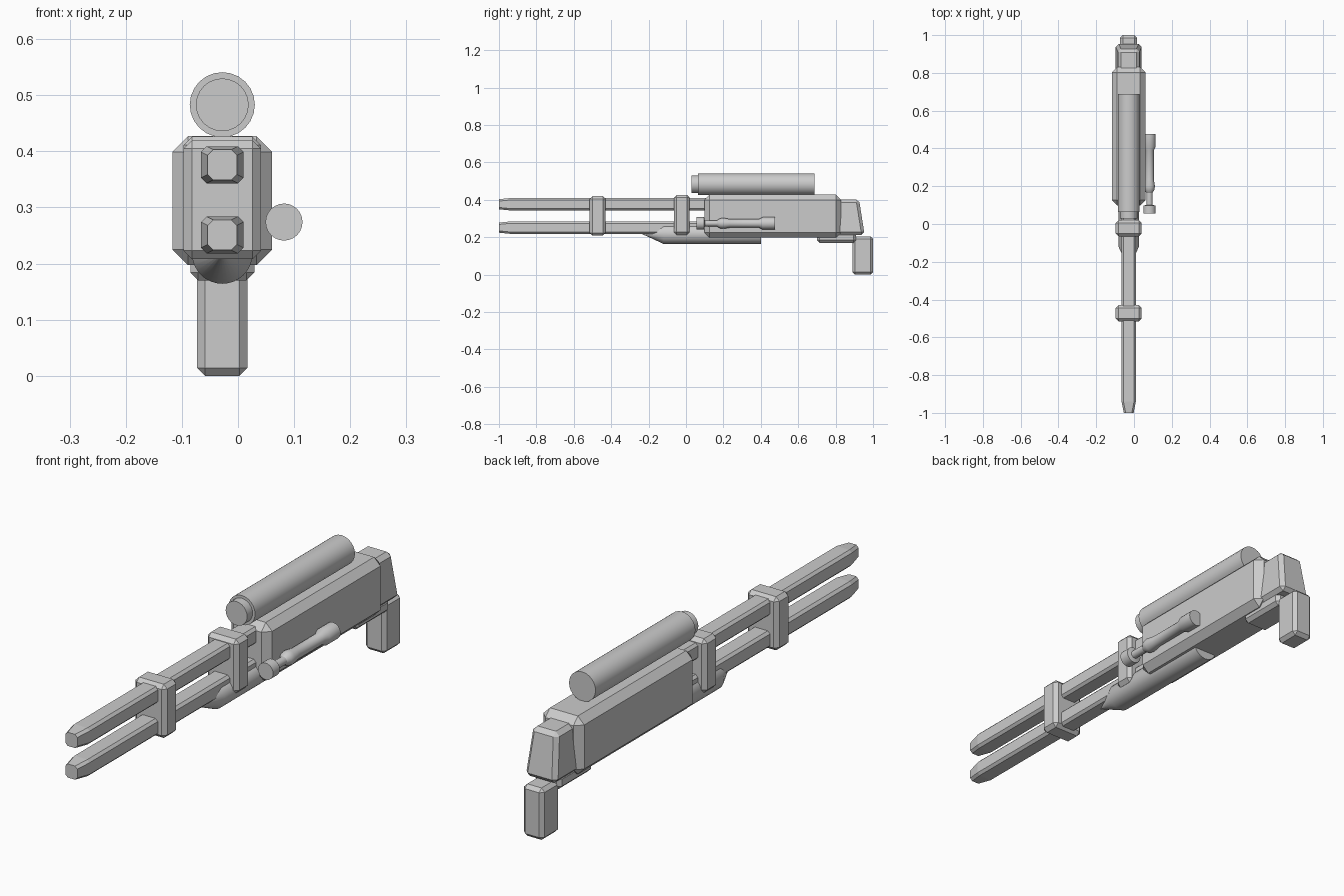
import bpy, bmesh, math
from mathutils import Matrix

cube = bpy.data.objects.get("Cube")
if cube:
    bpy.data.objects.remove(cube, do_unlink=True)

MID = -0.028  # x of the main axis

grey = bpy.data.materials.new("plain grey")
grey.use_nodes = True
COLOUR = (0.6, 0.6, 0.6, 1)
grey.diffuse_color = COLOUR
grey.node_tree.nodes["Principled BSDF"].inputs["Base Color"].default_value = COLOUR


def finish(name, bm, smooth=25):
    bmesh.ops.recalc_face_normals(bm, faces=bm.faces)
    mesh = bpy.data.meshes.new(name)
    bm.to_mesh(mesh)
    bm.free()
    mesh.materials.append(grey)
    obj = bpy.data.objects.new(name, mesh)
    bpy.context.collection.objects.link(obj)
    bpy.ops.object.select_all(action='DESELECT')
    obj.select_set(True)
    bpy.context.view_layer.objects.active = obj
    bpy.ops.object.shade_smooth_by_angle(angle=math.radians(smooth))
    return obj


def block(name, half, y, z, bevel, reshape=None):
    """Chamfered box centred on the main axis; reshape edits its corners."""
    bm = bmesh.new()
    bmesh.ops.create_cube(bm, size=1)
    for v in bm.verts:
        v.co = (v.co.x * 2 * half,
                y[0] + (v.co.y + 0.5) * (y[1] - y[0]),
                z[0] + (v.co.z + 0.5) * (z[1] - z[0]))
        if reshape:
            reshape(v.co)
        v.co.x += MID
    bmesh.ops.bevel(bm, geom=bm.edges[:], offset=bevel, segments=1,
                    affect='EDGES', clamp_overlap=True)
    return finish(name, bm)


def turned(name, x, z, profile, sides=24):
    """Solid of revolution along y from (y, radius) pairs."""
    bm = bmesh.new()
    rings = []
    for y, r in profile:
        ring = []
        for i in range(sides):
            a = 2 * math.pi * i / sides
            ring.append(bm.verts.new((x + r * math.cos(a), y, z + r * math.sin(a))))
        rings.append(ring)
    for a, b in zip(rings, rings[1:]):
        for i in range(sides):
            j = (i + 1) % sides
            bm.faces.new((a[i], a[j], b[j], b[i]))
    bm.faces.new(rings[0])
    bm.faces.new(rings[-1])
    return finish(name, bm, 30)


# Twin square barrels with narrowed tips
for name, z in (("upper_barrel", 0.343), ("lower_barrel", 0.218)):
    bm = bmesh.new()
    rings = []
    for y, half, drop in ((-1, 0.026, 0.006), (-0.94, 0.038, 0), (0.15, 0.038, 0)):
        lo, hi, c = z + drop, z + 0.066 - drop, 0.01
        outline = [(-half + c, lo), (half - c, lo), (half, lo + c), (half, hi - c),
                   (half - c, hi), (-half + c, hi), (-half, hi - c), (-half, lo + c)]
        rings.append([bm.verts.new((MID + px, y, pz)) for px, pz in outline])
    for a, b in zip(rings, rings[1:]):
        for i in range(8):
            j = (i + 1) % 8
            bm.faces.new((a[i], a[j], b[j], b[i]))
    bm.faces.new(rings[0])
    bm.faces.new(rings[-1])
    finish(name, bm, 5)

# Clamps around both barrels
block("front_clamp", 0.069, (-0.515, -0.43), (0.208, 0.42), 0.015)
block("rear_clamp", 0.069, (-0.065, 0.02), (0.213, 0.426), 0.015)

# Main body
block("body", 0.089, (0.098, 0.83), (0.197, 0.427), 0.028)


# Rear block, narrower and shorter toward the top
def rear_taper(co):
    if co.z > 0.3:
        co.x *= 0.8
        if co.y > 0.9:
            co.y -= 0.03


block("rear_block", 0.07, (0.78, 0.955), (0.213, 0.402), 0.016, rear_taper)

# Grip and the plate that joins it to the body
block("grip_plate", 0.057, (0.7, 0.91), (0.17, 0.225), 0.014)
block("grip", 0.045, (0.89, 1.0), (0.0, 0.205), 0.014)

# Scope tube with a smaller front ring
turned("scope", MID, 0.483, [(0.03, 0.047), (0.064, 0.047), (0.064, 0.058), (0.687, 0.058)])

# Pointed tube under the barrels
turned("under_tube", MID, 0.218, [(-0.235, 0.001), (-0.12, 0.054), (0.4, 0.054)], 32)

# Side handle: knob, thin rod and flared tube
turned("side_handle", 0.082, 0.274, [
    (0.055, 0.033), (0.097, 0.033), (0.101, 0.016), (0.165, 0.016),
    (0.18, 0.026), (0.2, 0.029), (0.235, 0.023), (0.39, 0.023),
    (0.41, 0.033), (0.476, 0.033)])
